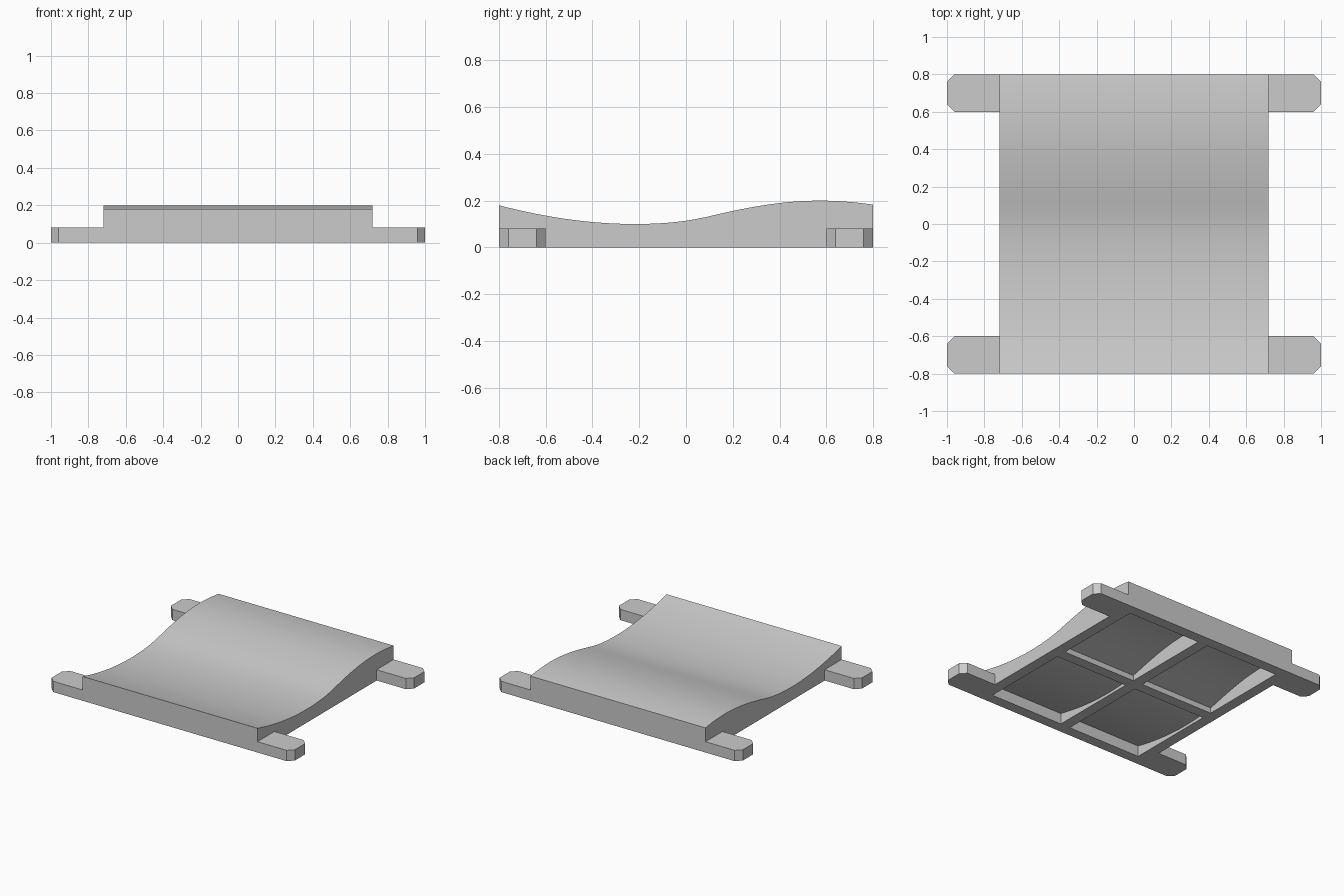
import bpy
import bmesh
import math

if "Cube" in bpy.data.objects:
    bpy.data.objects.remove(bpy.data.objects["Cube"], do_unlink=True)

HALF_W, HALF_D, WALL = 0.72, 0.8, 0.08

grey = bpy.data.materials.new("plain grey")
grey.use_nodes = True
grey.diffuse_color = (0.6, 0.6, 0.6, 1)
grey.node_tree.nodes["Principled BSDF"].inputs["Base Color"].default_value = (0.6, 0.6, 0.6, 1)

# Wave of the top surface: depth, height, slope
WAVE = [(-0.8, 0.18, -0.26), (-0.22, 0.1, 0), (0.1, 0.133, 0.24),
        (0.57, 0.2, 0), (0.8, 0.183, -0.14)]


def height(y):
    for (y0, z0, m0), (y1, z1, m1) in zip(WAVE, WAVE[1:]):
        if y <= y1 + 1e-6:
            w = y1 - y0
            t = (y - y0) / w
            s = t * t * (3 - 2 * t)
            return z0 + (z1 - z0) * s + w * t * (1 - t) * (m0 * (1 - t) - m1 * t)
    return WAVE[-1][1]


def prism(name, base, offset):
    """Closed solid made by extruding a flat outline."""
    bm = bmesh.new()
    face = bm.faces.new([bm.verts.new(p) for p in base])
    ext = bmesh.ops.extrude_face_region(bm, geom=[face])
    moved = [g for g in ext["geom"] if isinstance(g, bmesh.types.BMVert)]
    bmesh.ops.translate(bm, verts=moved, vec=offset)
    bmesh.ops.recalc_face_normals(bm, faces=bm.faces)
    mesh = bpy.data.meshes.new(name)
    bm.to_mesh(mesh)
    bm.free()
    mesh.materials.append(grey)
    obj = bpy.data.objects.new(name, mesh)
    bpy.context.collection.objects.link(obj)
    return obj


def wave_block(name, x0, x1, y0, y1, floor, drop, steps):
    """Block whose roof follows the wave, lowered by drop."""
    ys = [y0 + (y1 - y0) * i / steps for i in range(steps + 1)]
    base = [(x0, y0, floor)] + [(x0, y, height(y) - drop) for y in ys] + [(x0, y1, floor)]
    return prism(name, base, (x1 - x0, 0, 0))


# Wavy deck
deck = wave_block("wavy_deck", -HALF_W, HALF_W, -HALF_D, HALF_D, 0, 0, 40)

# Four hollows underneath, leaving outer walls and a cross rib
rib = WALL / 2
for sx in (-1, 1):
    for sy in (-1, 1):
        x0, x1 = sorted((sx * rib, sx * (HALF_W - WALL)))
        y0, y1 = sorted((sy * rib, sy * (HALF_D - WALL)))
        cutter = wave_block("hollow_cutter", x0, x1, y0, y1, -0.1, WALL, 18)
        cutter.hide_render = True
        bpy.context.view_layer.objects.active = deck
        cut = deck.modifiers.new("hollow", "BOOLEAN")
        cut.operation = "DIFFERENCE"
        cut.solver = "EXACT"
        cut.object = cutter
        bpy.ops.object.modifier_apply(modifier=cut.name)
        bpy.data.objects.remove(cutter, do_unlink=True)

bpy.ops.object.select_all(action="DESELECT")
deck.select_set(True)
bpy.context.view_layer.objects.active = deck
bpy.ops.object.shade_smooth_by_angle(angle=math.radians(30))

# Four corner tabs with clipped outer corners
CLIP, TAB = 0.04, 0.2
for sx, side in ((-1, "right"), (1, "left")):
    for sy, end in ((-1, "front"), (1, "back")):
        inner = HALF_D - TAB
        outline = [(HALF_W, inner), (1 - CLIP, inner), (1, inner + CLIP),
                   (1, HALF_D - CLIP), (1 - CLIP, HALF_D), (HALF_W, HALF_D)]
        prism(f"{end}_{side}_tab", [(sx * x, sy * y, 0) for x, y in outline], (0, 0, WALL))
